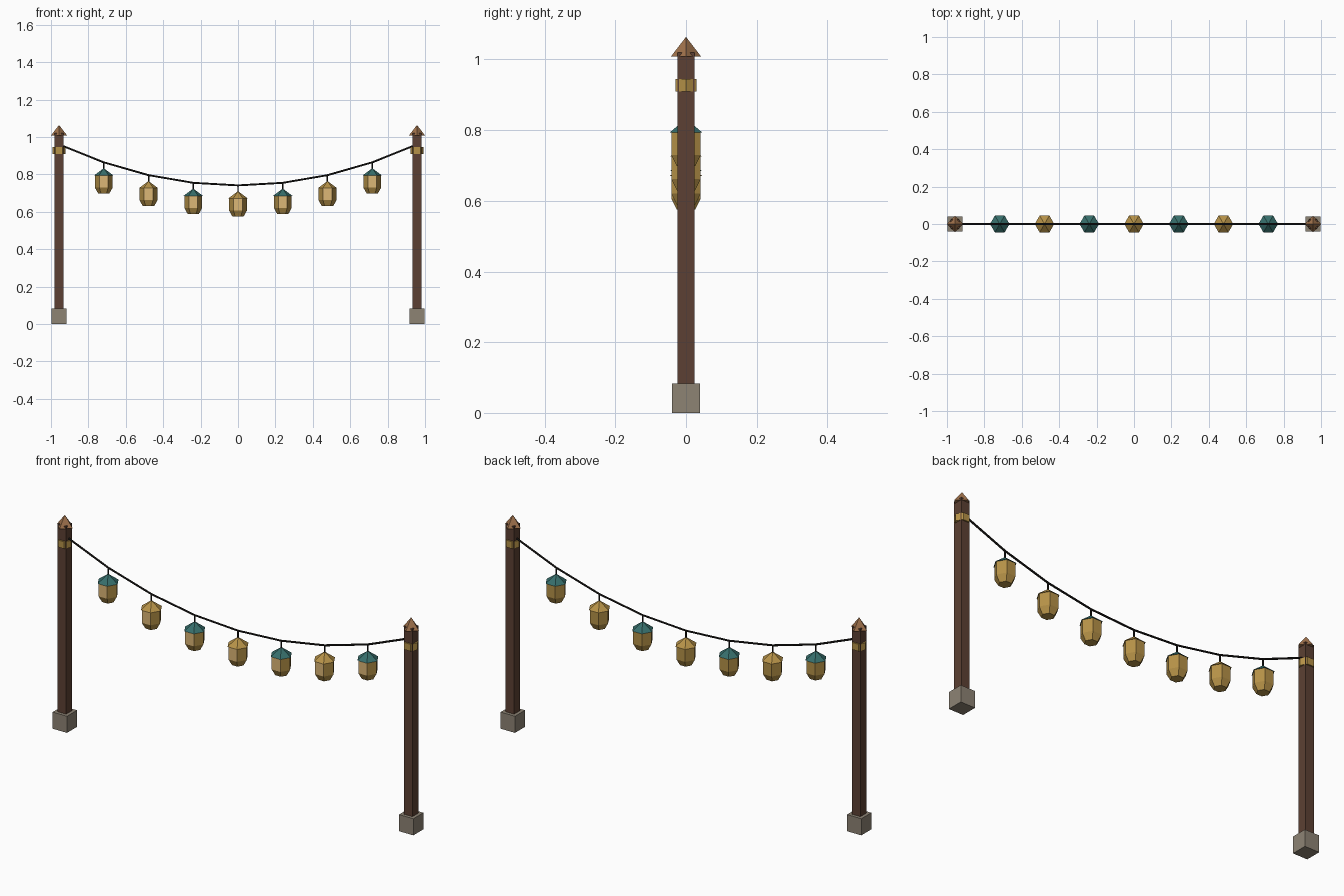
import bpy, bmesh, math
from mathutils import Vector

if "Cube" in bpy.data.objects:
    bpy.data.objects.remove(bpy.data.objects["Cube"])


def material(name, rgb):
    lin = [((c / 255 + 0.055) / 1.055) ** 2.4 for c in rgb]
    m = bpy.data.materials.new(name)
    m.diffuse_color = (*lin, 1)
    m.use_nodes = True
    m.node_tree.nodes["Principled BSDF"].inputs["Base Color"].default_value = m.diffuse_color
    return m


WOOD = material("dark_wood", (92, 64, 51))
STONE = material("grey_stone", (141, 131, 116))
GOLD = material("aged_gold", (182, 146, 72))
TEAL = material("teal", (54, 110, 107))
COPPER = material("copper_brown", (160, 114, 76))
PAPER = material("warm_paper", (220, 183, 118))
BLACK = material("black_cord", (30, 28, 26))


def finish(name, bm, mats, loc=(0, 0, 0)):
    bmesh.ops.recalc_face_normals(bm, faces=bm.faces)
    me = bpy.data.meshes.new(name)
    bm.to_mesh(me)
    bm.free()
    for m in mats:
        me.materials.append(m)
    ob = bpy.data.objects.new(name, me)
    ob.location = loc
    bpy.context.collection.objects.link(ob)
    return ob


def turned(name, sides, profile, mats, loc, front=False):
    """Closed prism through (radius, z) rings, first corner on +x."""
    bm = bmesh.new()
    rings = []
    for r, z in profile:
        if r == 0:
            rings.append([bm.verts.new((0, 0, z))] * sides)
        else:
            rings.append([bm.verts.new((r * math.cos(math.tau * i / sides),
                                        r * math.sin(math.tau * i / sides), z))
                          for i in range(sides)])
    for a, b in zip(rings, rings[1:]):
        for i in range(sides):
            j = (i + 1) % sides
            bm.faces.new(list(dict.fromkeys((a[i], a[j], b[j], b[i]))))
    for ring in (rings[0], rings[-1]):
        if ring[0] != ring[1]:
            bm.faces.new(ring)
    bm.normal_update()
    bmesh.ops.recalc_face_normals(bm, faces=bm.faces)
    if front:  # glowing panel on the upright front face
        for f in bm.faces:
            if f.normal.y < -0.95:
                f.material_index = 1
    return finish(name, bm, mats, loc)


def box(name, width, z0, z1, mat, x):
    bm = bmesh.new()
    bmesh.ops.create_cube(bm, size=1)
    bmesh.ops.scale(bm, vec=(width, width, z1 - z0), verts=bm.verts)
    return finish(name, bm, [mat], (x, 0, (z0 + z1) / 2))


POST_X = 0.957


def cord_z(x):
    return 0.741 + 0.239 * x * x


# Posts with stone foot, gold band and pointed cap
for side, s in (("left", -1), ("right", 1)):
    x = s * POST_X
    box(side + "_foot", 0.079, 0, 0.083, STONE, x)
    box(side + "_post", 0.047, 0.07, 1.02, WOOD, x)
    turned(side + "_band", 6, [(0.035, 0.91), (0.035, 0.945)], [GOLD], (x, 0, 0))
    turned(side + "_cap", 4, [(0.043, 1.008), (0, 1.064)], [COPPER], (x, 0, 0))

# Sagging cord in eight straight runs
xs = [POST_X * i / 4 for i in range(-4, 5)]
bm = bmesh.new()
R, N = 0.005, 6
rings = []
for i, x in enumerate(xs):
    slope = Vector((1, 0, 2 * 0.239 * x)).normalized()
    up = Vector((-slope.z, 0, slope.x))
    rings.append([bm.verts.new(Vector((x, 0, cord_z(x)))
                               + R * (math.cos(math.tau * k / N) * up
                                      + math.sin(math.tau * k / N) * Vector((0, 1, 0))))
                  for k in range(N)])
for a, b in zip(rings, rings[1:]):
    for k in range(N):
        bm.faces.new((a[k], a[(k + 1) % N], b[(k + 1) % N], b[k]))
bm.faces.new(rings[0])
bm.faces.new(rings[-1])
finish("cord", bm, [BLACK])

# Seven six-sided lanterns, roofs alternating teal and gold
for i, x in enumerate(xs[1:-1]):
    loc = (x, 0, cord_z(x))
    turned(f"hanger_{i + 1}", 6, [(0.004, -0.04), (0.004, 0)], [BLACK], loc)
    turned(f"lantern_roof_{i + 1}", 6, [(0.052, -0.07), (0, -0.031)],
           [GOLD if i % 2 else TEAL], loc)
    turned(f"lantern_body_{i + 1}", 6,
           [(0.030, -0.166), (0.048, -0.134), (0.048, -0.069)],
           [GOLD, PAPER], loc, front=True)
